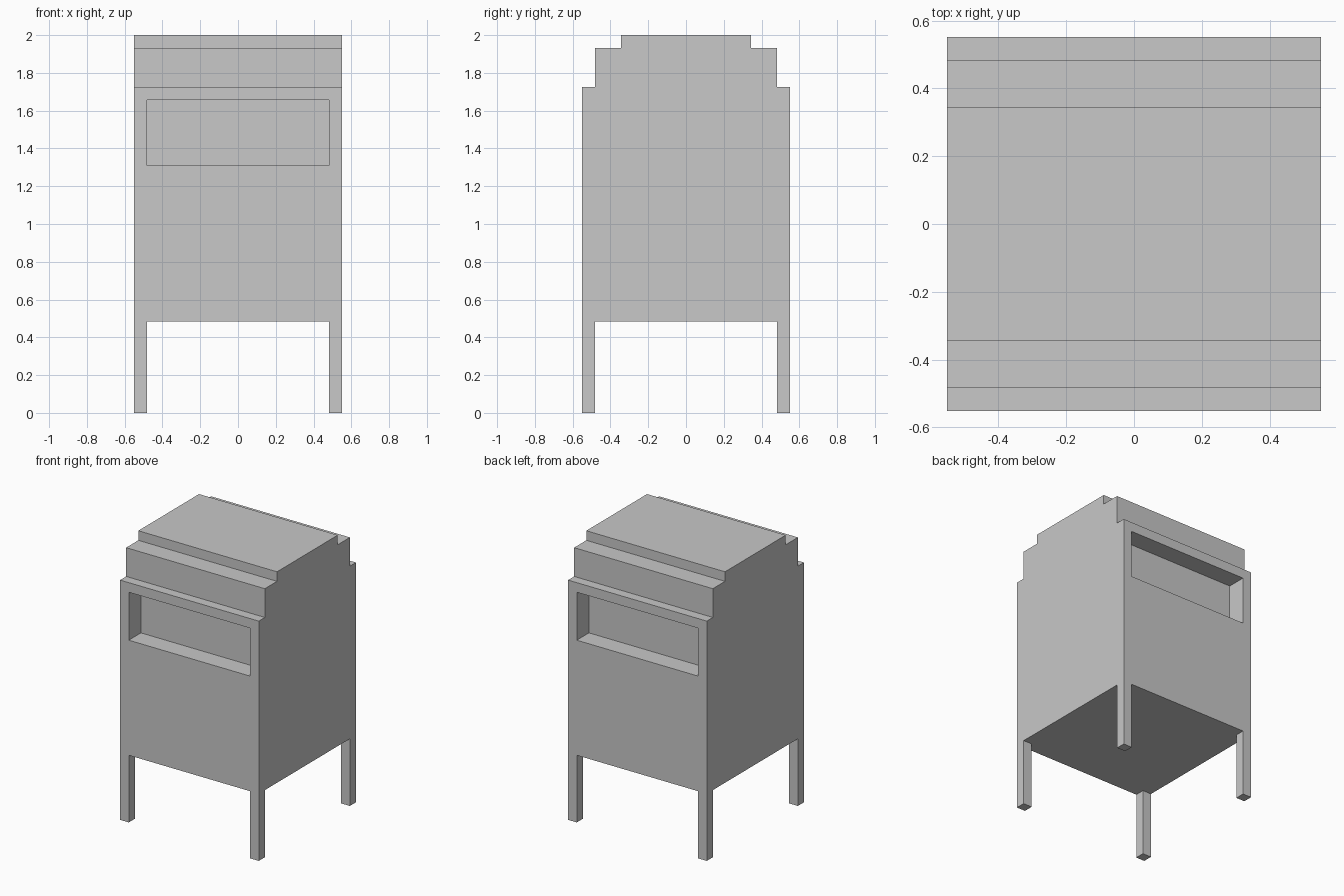
import bpy, bmesh

if "Cube" in bpy.data.objects:
    bpy.data.objects.remove(bpy.data.objects["Cube"])

U = 2 / 29  # the model sits on a regular module

grey = bpy.data.materials.new("light grey")
grey.diffuse_color = (0.58, 0.58, 0.58, 1)
grey.use_nodes = True
grey.node_tree.nodes["Principled BSDF"].inputs["Base Color"].default_value = grey.diffuse_color


def finish(bm, name):
    bmesh.ops.recalc_face_normals(bm, faces=bm.faces)
    mesh = bpy.data.meshes.new(name)
    bm.to_mesh(mesh)
    bm.free()
    mesh.materials.append(grey)
    obj = bpy.data.objects.new(name, mesh)
    bpy.context.collection.objects.link(obj)
    return obj


# Cabinet: stepped (y, z) half profile, mirrored and extruded along x
half = [(8, 7), (8, 25), (7, 25), (7, 28), (5, 28), (5, 29)]
profile = half + [(-y, z) for y, z in reversed(half)]
bm = bmesh.new()
end = bm.faces.new([bm.verts.new((-8 * U, y * U, z * U)) for y, z in profile])
out = bmesh.ops.extrude_face_region(bm, geom=[end])
bmesh.ops.translate(bm, vec=(16 * U, 0, 0),
                    verts=[v for v in out["geom"] if isinstance(v, bmesh.types.BMVert)])
bmesh.ops.recalc_face_normals(bm, faces=bm.faces)

# Recessed openings in the front and back walls
walls = [f for f in bm.faces
         if abs(f.normal.y) > 0.9 and abs(f.calc_center_median().y) > 7.5 * U]
for wall in walls:
    inward = -1 if wall.normal.y > 0 else 1
    bmesh.ops.inset_individual(bm, faces=[wall], thickness=U, use_even_offset=True)
    for v in wall.verts:
        if v.co.z < 16 * U:
            v.co.z = 19 * U
    panel = bmesh.ops.extrude_discrete_faces(bm, faces=[wall])["faces"][0]
    bmesh.ops.translate(bm, vec=(0, inward * 2 * U, 0), verts=panel.verts)
finish(bm, "cabinet")

# Four square corner legs
for sy, end_name in ((-1, "front"), (1, "back")):
    for sx, side in ((-1, "left"), (1, "right")):
        bm = bmesh.new()
        bmesh.ops.create_cube(bm, size=1)
        bmesh.ops.scale(bm, vec=(U, U, 7 * U), verts=bm.verts)
        bmesh.ops.translate(bm, vec=(sx * 7.5 * U, sy * 7.5 * U, 3.5 * U), verts=bm.verts)
        finish(bm, f"{end_name}_{side}_leg")
